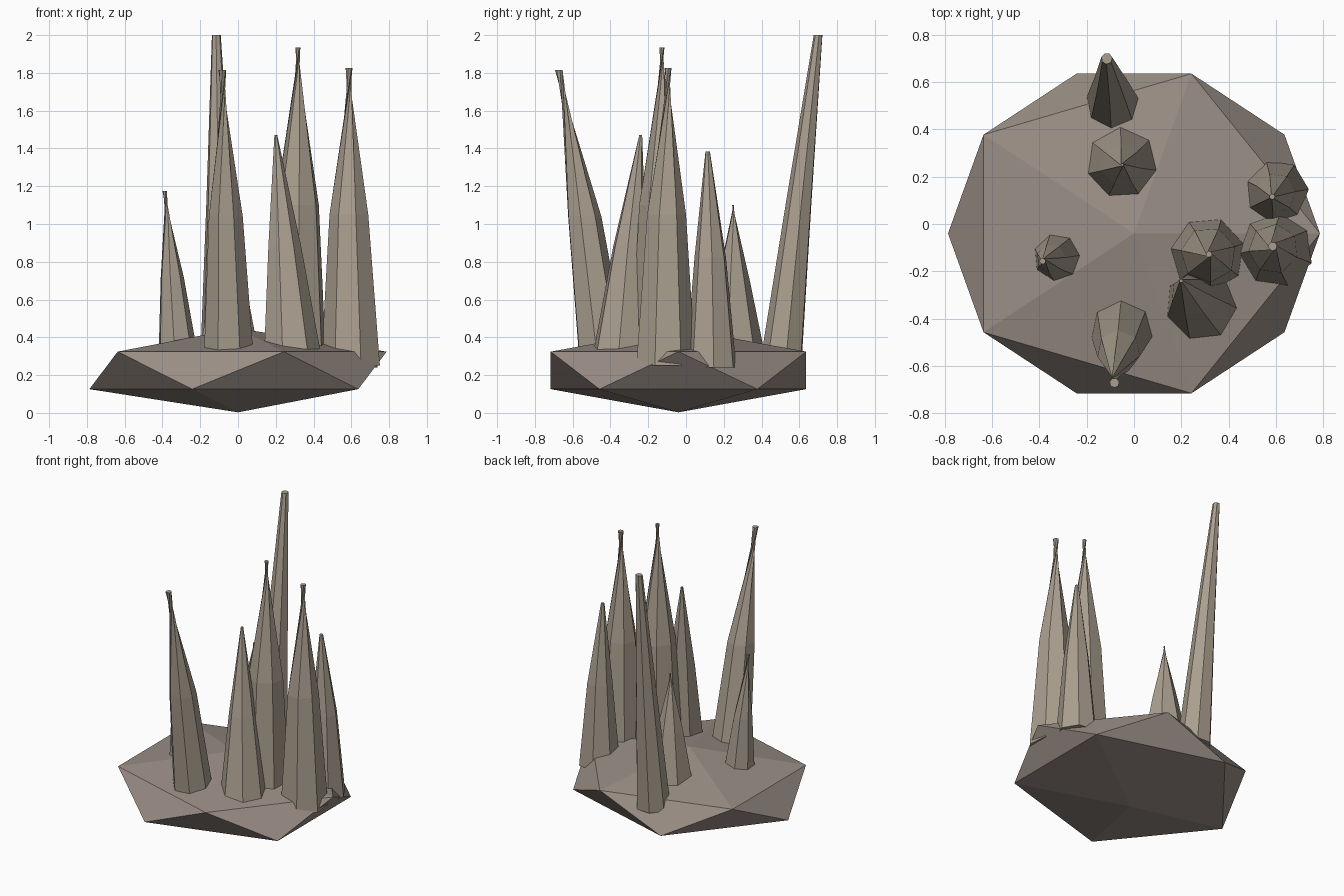
import bpy, bmesh, math
from mathutils import Vector

if "Cube" in bpy.data.objects:
    bpy.data.objects.remove(bpy.data.objects["Cube"])

SIDES = 7


def material(name, colour):
    mat = bpy.data.materials.new(name)
    mat.diffuse_color = (*colour, 1)
    mat.use_nodes = True
    mat.node_tree.nodes["Principled BSDF"].inputs["Base Color"].default_value = mat.diffuse_color
    return mat


rock_mat = material("brown_rock", (0.32, 0.27, 0.235))
spike_mat = material("tan_rock", (0.40, 0.345, 0.275))

# Base rock: a squashed icosahedron
bpy.ops.mesh.primitive_ico_sphere_add(subdivisions=1, radius=1, location=(0, -0.04, 0.225))
rock = bpy.context.object
rock.name = "base_rock"
rock.scale = (0.88, 0.795, 0.222)
bpy.ops.object.transform_apply(location=True, rotation=False, scale=True)
rock.data.materials.append(rock_mat)


def spike(name, rings, phase):
    """Faceted spike from (x, y, z, radius) rings; a negative radius crosses over into a pinched tip."""
    bm = bmesh.new()
    loops = []
    for x, y, z, r in rings:
        loop = []
        for i in range(SIDES):
            a = math.radians(phase) + i * math.tau / SIDES
            loop.append(bm.verts.new(Vector((x + r * math.cos(a), y + r * math.sin(a), z))))
        loops.append(loop)
    for low, high in zip(loops, loops[1:]):
        for i in range(SIDES):
            j = (i + 1) % SIDES
            bm.faces.new((low[i], low[j], high[j], high[i]))
    bm.faces.new(loops[0][::-1])
    bm.faces.new(loops[-1])
    mesh = bpy.data.meshes.new(name)
    bm.to_mesh(mesh)
    bm.free()
    mesh.materials.append(spike_mat)
    bpy.context.collection.objects.link(bpy.data.objects.new(name, mesh))


# Crystal spikes: base, middle and tip rings, then rotation of the facets
spikes = {
    "back_tall_spike": ([(-0.09, 0.505, 0.25, 0.115), (-0.10, 0.60, 1.12, 0.07), (-0.115, 0.70, 2.0, 0.024)], 10),
    "back_short_spike": ([(-0.05, 0.255, 0.30, 0.165), (-0.05, 0.25, 0.70, 0.088), (-0.05, 0.25, 1.10, -0.006)], -10),
    "left_spike": ([(-0.32, -0.14, 0.31, 0.107), (-0.35, -0.147, 0.72, 0.063), (-0.387, -0.157, 1.175, -0.013)], 5),
    "front_spike": ([(-0.05, -0.445, 0.31, 0.134), (-0.065, -0.54, 1.04, 0.092), (-0.083, -0.672, 1.815, -0.021)], 40),
    "centre_spike": ([(0.31, -0.128, 0.30, 0.162), (0.315, -0.13, 1.10, 0.118), (0.317, -0.128, 1.935, -0.014)], 17),
    "front_right_spike": ([(0.285, -0.345, 0.30, 0.157), (0.245, -0.30, 0.88, 0.09), (0.20, -0.24, 1.47, 0.008)], -5),
    "right_front_spike": ([(0.60, -0.11, 0.25, 0.161), (0.59, -0.105, 1.05, 0.106), (0.587, -0.095, 1.825, -0.019)], -20),
    "right_back_spike": ([(0.602, 0.135, 0.24, 0.138), (0.60, 0.13, 0.82, 0.086), (0.585, 0.115, 1.385, 0.012)], 5),
}
for name, (rings, phase) in spikes.items():
    spike(name, rings, phase)
